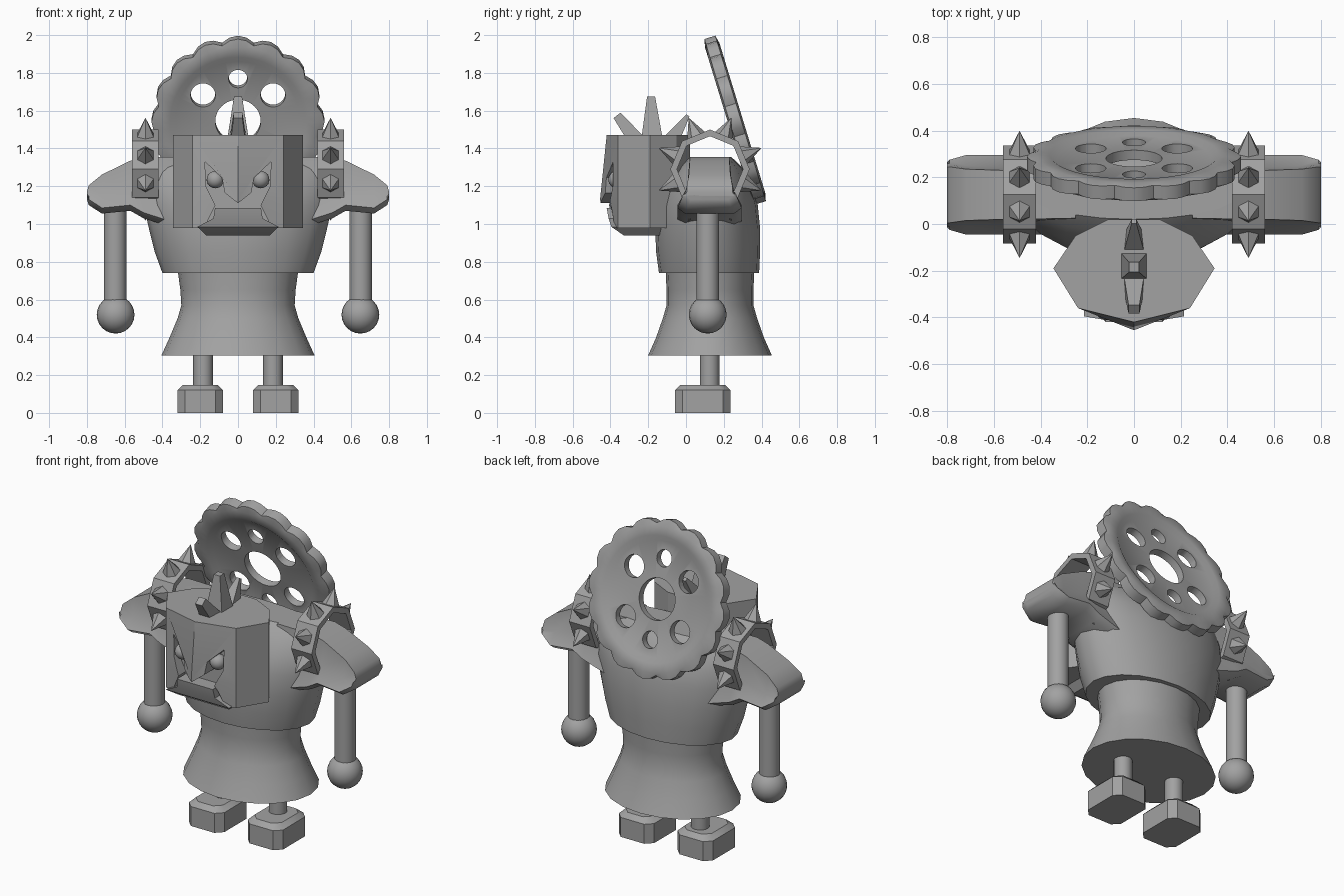
import bpy, bmesh, math
from math import sin, cos, pi, radians
from mathutils import Vector, Matrix

if "Cube" in bpy.data.objects:
    bpy.data.objects.remove(bpy.data.objects["Cube"], do_unlink=True)

grey = bpy.data.materials.new("stone_grey")
grey.use_nodes = True
TONE = (0.36, 0.36, 0.36, 1)
grey.diffuse_color = TONE
for node in grey.node_tree.nodes:
    if node.type == 'BSDF_PRINCIPLED':
        node.inputs["Base Color"].default_value = TONE


def finish(name, bm, angle=35):
    bmesh.ops.recalc_face_normals(bm, faces=bm.faces)
    me = bpy.data.meshes.new(name)
    bm.to_mesh(me)
    bm.free()
    ob = bpy.data.objects.new(name, me)
    bpy.context.collection.objects.link(ob)
    me.materials.append(grey)
    smooth(ob, angle)
    return ob


def smooth(ob, angle):
    bpy.ops.object.select_all(action='DESELECT')
    ob.select_set(True)
    bpy.context.view_layer.objects.active = ob
    bpy.ops.object.shade_smooth_by_angle(angle=radians(angle))


def loft(name, rings, closed=False, angle=35):
    """Skin a row of equal point rings; cap the ends unless closed."""
    bm = bmesh.new()
    vs = [[bm.verts.new(p) for p in r] for r in rings]
    n = len(vs[0])
    pairs = list(zip(vs, vs[1:]))
    if closed:
        pairs.append((vs[-1], vs[0]))
    else:
        bm.faces.new(vs[0])
        bm.faces.new(vs[-1])
    for a, b in pairs:
        for i in range(n):
            j = (i + 1) % n
            bm.faces.new((a[i], a[j], b[j], b[i]))
    return finish(name, bm, angle)


def ellipse(z, rx, ry, cy, n=20):
    return [(rx * cos(2 * pi * i / n), cy + ry * sin(2 * pi * i / n), z) for i in range(n)]


def rect(z, hw, y0, y1):
    return [(-hw, y0, z), (hw, y0, z), (hw, y1, z), (-hw, y1, z)]


def cone(name, p0, p1, r0, r1, n, spin=0.0):
    """Tapered bar between two points."""
    p0, p1 = Vector(p0), Vector(p1)
    d = p1 - p0
    bm = bmesh.new()
    turn = d.to_track_quat('Z', 'Y').to_matrix().to_4x4()
    bmesh.ops.create_cone(bm, cap_ends=True, segments=n, radius1=r0, radius2=r1, depth=d.length,
                          matrix=Matrix.Translation((p0 + p1) / 2) @ turn @ Matrix.Rotation(spin, 4, 'Z'))
    return finish(name, bm)


def ball(name, centre, r):
    bm = bmesh.new()
    bmesh.ops.create_uvsphere(bm, u_segments=20, v_segments=12, radius=r,
                              matrix=Matrix.Translation(centre))
    return finish(name, bm)


def cut(ob, cutter, angle=35):
    cutter.hide_render = True
    mod = ob.modifiers.new("cut", 'BOOLEAN')
    mod.operation, mod.solver, mod.object = 'DIFFERENCE', 'EXACT', cutter
    bpy.ops.object.select_all(action='DESELECT')
    bpy.context.view_layer.objects.active = ob
    ob.select_set(True)
    bpy.ops.object.modifier_apply(modifier=mod.name)
    bpy.data.objects.remove(cutter, do_unlink=True)
    smooth(ob, angle)


# Skirt and torso
loft("skirt", [ellipse(*r) for r in (
    (.305, .405, .327, .127), (.40, .362, .285, .127), (.50, .32, .25, .127),
    (.57, .30, .23, .127), (.65, .305, .23, .127), (.76, .32, .235, .127))])
loft("torso", [ellipse(*r) for r in (
    (.74, .40, .265, .122), (.85, .44, .275, .117), (.97, .47, .278, .115), (1.1, .50, .265, .115),
    (1.2, .50, .235, .12), (1.3, .49, .17, .128), (1.355, .45, .11, .13))])

# Face-guard helmet: faceted drum with a ridge down the front
half = [(.345, -.19), (.25, -.05), (.11, .02)]


def helmet_ring(z, ridge):
    right = [(.24, -.36)] + half
    pts = [(0, ridge)] + right + [(-x, y) for x, y in reversed(right)]
    return [(x, y, z) for x, y in pts]


helmet = loft("helmet", [helmet_ring(.98, -.43), helmet_ring(1.13, -.455), helmet_ring(1.47, -.42)], angle=20)
side = [(0, 1.11), (.07, 1.165), (.085, 1.245), (.175, 1.33), (.17, 1.2), (.12, 1.1), (.17, 1.0), (.17, .9)]
outline = side + [(-x, z) for x, z in reversed(side[1:])]
cut(helmet, loft("face_cutter", [[(x, y, z) for x, z in outline] for y in (-.6, -.335)]), 20)
loft("jaw", [rect(*r) for r in (
    (.94, .17, -.33, -.14), (.985, .215, -.395, -.13), (1.03, .13, -.41, -.2), (1.085, .122, -.42, -.2))])

# Crest of three blunt horns
cone("crest_middle", (0, -.18, 1.45), (0, -.185, 1.675), .08, .03, 4, pi / 4)
cone("crest_front", (0, -.26, 1.44), (0, -.365, 1.575), .06, .033, 4, pi / 4)
cone("crest_back", (0, -.08, 1.44), (0, .01, 1.575), .06, .015, 4, pi / 4)

# Paired parts
for s, tag in ((1, "left"), (-1, "right")):
    ball(tag + "_eye", (s * .12, -.365, 1.235), .046)

    sections = []
    for x, top, bot, ht, hb in ((.25, 1.355, .95, .10, .17), (.5, 1.355, 1.03, .105, .17),
                                (.57, 1.335, 1.07, .105, .17), (.72, 1.262, 1.055, .11, .17),
                                (.79, 1.205, 1.10, .12, .15), (.80, 1.17, 1.13, .12, .14)):
        mid = bot + (top - bot) * .45
        sections.append([(s * x, .125 + y, z) for y, z in (
            (-ht, top), (ht, top), (ht + .015, mid), (hb, bot + .03), (hb - .04, bot),
            (.04 - hb, bot), (-hb, bot + .03), (-ht - .015, mid))])
    loft(tag + "_shoulder", sections, angle=40)

    cone(tag + "_arm", (s * .65, .115, .52), (s * .65, .115, 1.15), .06, .06, 16)
    ball(tag + "_hand", (s * .648, .115, .52), .1)
    cone(tag + "_leg", (s * .185, .125, .1), (s * .185, .125, .32), .052, .052, 16)

    # Foot: block with clipped corners and a chamfered top
    foot = []
    for z, inset in ((0, 0), (.12, 0), (.148, .028)):
        w, l, c = .12 - inset, .147 - inset, .04
        foot.append([(s * .2 + x, .088 + y, z) for x, y in (
            (-w, c - l), (c - w, -l), (w - c, -l), (w, c - l),
            (w, l - c), (w - c, l), (c - w, l), (-w, l - c))])
    loft(tag + "_foot", foot)

    # Studded band around the shoulder
    hub = Vector((s * .49, .127, 1.29))
    band = [[hub + Vector((x, r * cos(k * pi / 4), r * sin(k * pi / 4))) for k in range(8)]
            for x, r in ((-.07, .21), (.07, .21), (.07, .175), (-.07, .175))]
    loft(tag + "_band", band, closed=True, angle=20)
    for k in range(8):
        a = (k + .5) * pi / 4
        d = Vector((0, cos(a), sin(a)))
        cone(f"{tag}_spike_{k}", hub + d * .18, hub + d * .295, .057, 0, 6)

# Toothed wheel on the back: lathed rim and plate, then pierced
SEG = 64
BUMP = (.03, .022, 0, .022)
profile = ((.12, -.022), (.33, -.022), (.36, -.04), (.415, -.04), (.428, -.03),
           (.428, .03), (.415, .04), (.36, .04), (.33, .022), (.12, .022))
rings = []
for r, h in profile:
    lift = 1 if r > .42 else 0
    rings.append([((r + lift * BUMP[i % 4]) * sin(2 * pi * i / SEG), h,
                   (r + lift * BUMP[i % 4]) * cos(2 * pi * i / SEG)) for i in range(SEG)])
wheel = loft("toothed_wheel", rings, closed=True)
for deg in (38, 90, 142, 218, 270, 322):
    x, z = .235 * cos(radians(deg)), .235 * sin(radians(deg))
    size = .05 if deg % 180 == 90 else .066
    cut(wheel, cone("hole_cutter", (x, -.2, z), (x, .2, z), size, size, 20))
wheel.matrix_world = Matrix.Translation((0, .26, 1.55)) @ Matrix.Rotation(radians(17), 4, 'X')
